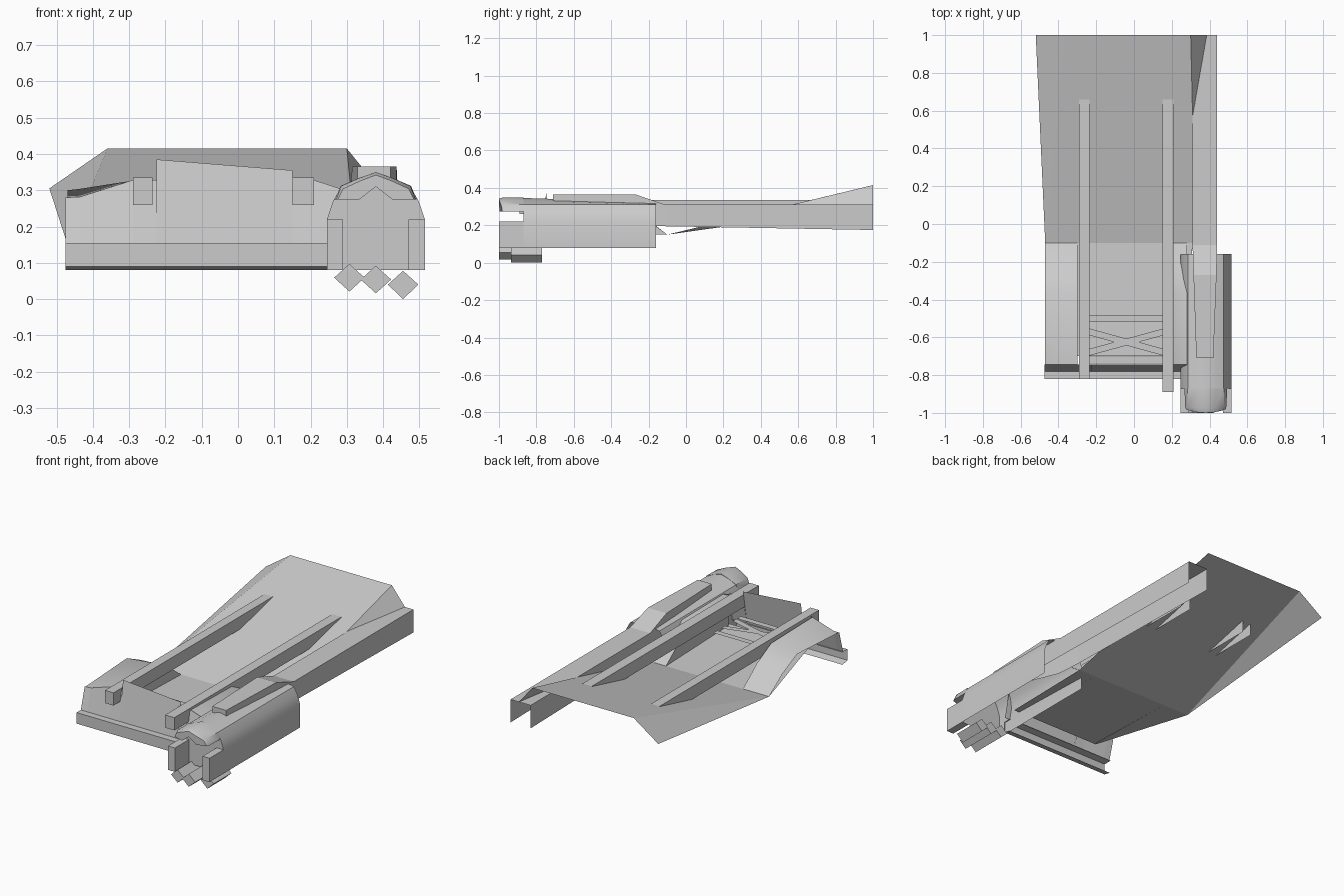
import bpy
from math import radians

if "Cube" in bpy.data.objects:
    bpy.data.objects.remove(bpy.data.objects["Cube"])


def mesh(name, verts, faces, smooth=False):
    me = bpy.data.meshes.new(name)
    me.from_pydata(verts, [], faces)
    me.update()
    ob = bpy.data.objects.new(name, me)
    bpy.context.collection.objects.link(ob)
    if smooth:
        bpy.ops.object.select_all(action='DESELECT')
        ob.select_set(True)
        bpy.context.view_layer.objects.active = ob
        bpy.ops.object.shade_smooth_by_angle(angle=radians(40))
    return ob


def box(name, x0, x1, y0, y1, z0, z1, skip=()):
    v = [(x, y, z) for x in (x0, x1) for y in (y0, y1) for z in (z0, z1)]
    f = {'left': (0, 1, 3, 2), 'right': (4, 6, 7, 5), 'front': (0, 4, 5, 1),
         'back': (2, 3, 7, 6), 'bottom': (0, 2, 6, 4), 'top': (1, 5, 7, 3)}
    return mesh(name, v, [f[k] for k in f if k not in skip])


def loft(name, sections, closed=False, caps=(), smooth=False):
    """Skin a list of equal-length cross-sections."""
    n = len(sections[0])
    v = [p for s in sections for p in s]
    f = []
    for i in range(len(sections) - 1):
        for j in range(n if closed else n - 1):
            k = (j + 1) % n
            f.append((i * n + j, i * n + k, (i + 1) * n + k, (i + 1) * n + j))
    if 'start' in caps:
        f.append(tuple(range(n)))
    if 'end' in caps:
        m = (len(sections) - 1) * n
        f.append(tuple(m + j for j in reversed(range(n))))
    return mesh(name, v, f, smooth)


# Sloping rear deck with its two folded side flaps
mesh('rear_deck',
     [(-.47, -.1, .15), (.31, -.1, .15), (.31, .57, .311), (.30, 1, .415),
      (-.36, 1, .415), (-.52, 1, .305), (.385, 1, .31)],
     [(0, 1, 2, 3, 4), (0, 4, 5), (2, 6, 3)])

# Front floor, nearly level, narrowing towards the front wall
mesh('front_floor', [(-.47, -.1, .15), (.31, -.1, .15), (.28, -.70, .168), (-.31, -.70, .168)],
     [(0, 1, 2, 3)])

# Fender panels: ramp up from the fold, then run level to the front wall
for name, xo, xm, xi, zo in (('left_fender', -.47, -.435, -.30, .28),
                             ('right_fender', .28, .25, .20, .305)):
    loft(name, [[(xo, -.1, .15), (xm, -.1, .15), (xi, -.1, .15)],
                [(xo, -.23, .24), (xm, -.23, .242), (xi, -.23, .25)],
                [(xo, -.36, .30), (xm, -.36, .304), (xi, -.36, .318)],
                [(xo, -.745, zo), (xm, -.745, zo + .002), (xi, -.745, .325)]], smooth=True)
    mesh(name + '_inner_wall',
         [(xi, -.1, .15), (xi, -.23, .25), (xi, -.36, .318), (xi, -.68, .325), (xi, -.68, .165)],
         [(0, 1, 2, 3, 4)])

# Front wall, sloping back towards its top, in three plates
for name, prof in (('left_front_wall', [(-.475, .28), (-.435, .282), (-.29, .328), (-.225, .328)]),
                   ('centre_front_plate', [(-.225, .385), (.15, .355)]),
                   ('right_front_wall', [(.15, .328), (.21, .328), (.28, .305)])):
    loft(name, [[(x, -.78, .155) for x, z in prof], [(x, -.745, z) for x, z in prof]])

# Bumper: ledge, face and lower lip
loft('bumper', [[(x, -.77, .155), (x, -.82, .155), (x, -.82, .09), (x, -.775, .08)]
                for x in (-.475, .25)])

# Long rails, open underneath
box('left_rail', -.29, -.235, -.82, .66, .26, .335, ('bottom', 'back'))
box('right_rail', .15, .21, -.89, .66, .26, .335, ('bottom', 'back'))

# Cross bars and diagonal braces between the rails
def brace(name, a, b, w=.018):
    mesh(name, [(a[0], a[1] - w, .21), (b[0], b[1] - w, .21), (b[0], b[1] + w, .21),
                (a[0], a[1] + w, .21)], [(0, 1, 2, 3)])

for i, (ya, yb) in enumerate(((-.50, -.50), (-.57, -.68), (-.68, -.57), (-.72, -.72))):
    brace('brace_%d' % i, (-.24, ya), (.16, yb))

# Side beam: inverted channel that climbs onto the pod
loft('side_beam', [[(l, y, b), (l, y, t), (r, y, t), (r, y, b)] for y, l, r, t, b in
                   ((-.71, .33, .42, .365, .30), (-.27, .315, .437, .365, .20),
                    (-.11, .31, .44, .31, .195), (1, .31, .44, .31, .175))],
     caps=('start',))

# Pod shell, open below and behind
def half_arch(y, pts):
    return [(.38 - x, y, z) for x, z in pts] + [(.38 + x, y, z) for x, z in reversed(pts[:-1])]

loft('pod_body', [half_arch(y, [(.135, .08), (.135, .22), (.118, .27), (.095, .31),
                                (.05, .31 + .6 * (top - .31)), (0, top)])
                  for y, top in ((-.87, .346), (-.16, .324))],
     caps=('start',), smooth=True)

# Pod hood: arched band with a bevelled, slightly rounded nose
def hood_section(y, s, d, bow=0):
    outer = [(.11 * s, .275), (.095 * s, .312 - d), (.045 * s, .334 - d), (0, .35 - d)]
    inner = [(.38 + .045, y, .275), (.38, y, .31), (.38 - .045, y, .275)]
    return [(x, py + bow * ((x - .38) / .11) ** 2, z)
            for x, py, z in half_arch(y, outer) + inner]

loft('pod_hood', [hood_section(-1, .95, .008, .02), hood_section(-.975, 1, 0, .01),
                  hood_section(-.87, 1.02, 0)], closed=True, caps=('start', 'end'), smooth=True)

# Pod cheek blocks
for name, x0 in (('left_cheek', .245), ('right_cheek', .47)):
    box(name, x0, x0 + .045, -1, -.87, .08, .22)

# Diamond bars under the pod
for i, (x, z, y0, y1) in enumerate(((.307, .059, -1, -.78), (.38, .054, -1, -.78),
                                    (.455, .04, -.935, -.77))):
    loft('under_bar_%d' % i, [[(x - .042, y, z), (x, y, z - .038 if i < 2 else 0),
                               (x + .042, y, z), (x, y, z + .038)] for y in (y0, y1)],
         closed=True, caps=('start', 'end'))
